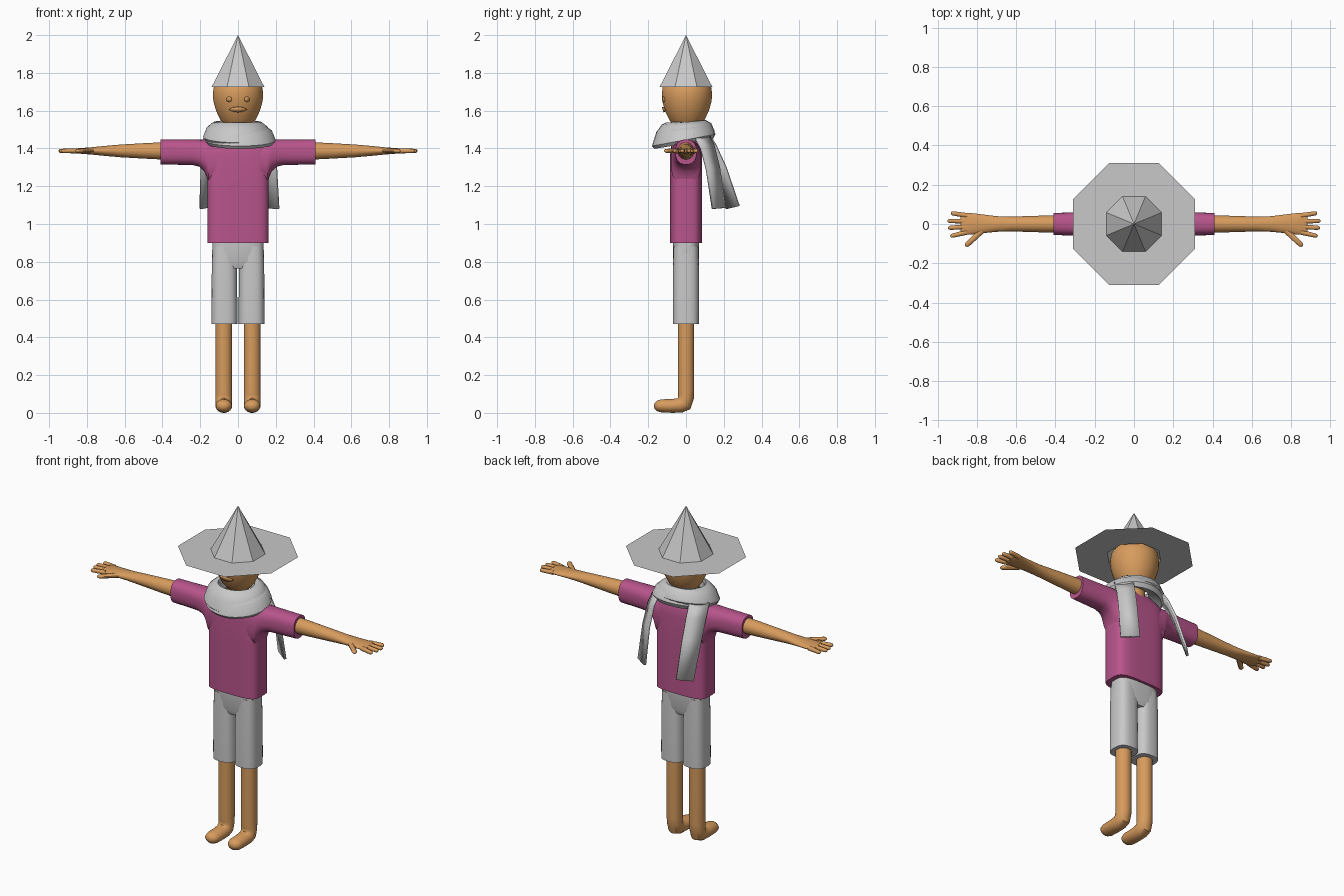
import bpy, bmesh, math
from mathutils import Vector

if "Cube" in bpy.data.objects:
    bpy.data.objects.remove(bpy.data.objects["Cube"])


def material(name, rgb):
    m = bpy.data.materials.new(name)
    m.diffuse_color = (*rgb, 1)
    m.use_nodes = True
    m.node_tree.nodes["Principled BSDF"].inputs["Base Color"].default_value = m.diffuse_color
    return m


SKIN = material("tan skin", (0.68, 0.33, 0.11))
SHIRT = material("plum cloth", (0.48, 0.09, 0.26))
GREY = material("light grey cloth", (0.58, 0.58, 0.58))


def finish(name, bm, mat, smooth=True):
    bmesh.ops.recalc_face_normals(bm, faces=bm.faces)
    me = bpy.data.meshes.new(name)
    bm.to_mesh(me)
    bm.free()
    me.materials.append(mat)
    ob = bpy.data.objects.new(name, me)
    bpy.context.collection.objects.link(ob)
    if smooth:
        bpy.ops.object.select_all(action='DESELECT')
        ob.select_set(True)
        bpy.context.view_layer.objects.active = ob
        bpy.ops.object.shade_smooth_by_angle(angle=math.radians(42))
    return ob


def loft(name, rings, mat, n=24, e=2.0):
    """Skin over superellipse rings, each given as (centre, axis a, axis b)."""
    bm = bmesh.new()
    loops = []
    for c, a, b in rings:
        c, a, b = Vector(c), Vector(a), Vector(b)
        loop = []
        for i in range(n):
            t = 2 * math.pi * (i + 0.5) / n
            u, v = math.cos(t), math.sin(t)
            u = math.copysign(abs(u) ** (2 / e), u)
            v = math.copysign(abs(v) ** (2 / e), v)
            loop.append(bm.verts.new(c + a * u + b * v))
        loops.append(loop)
    for p, q in zip(loops, loops[1:]):
        for i in range(n):
            j = (i + 1) % n
            bm.faces.new((p[i], p[j], q[j], q[i]))
    bm.faces.new(loops[0])
    bm.faces.new(loops[-1])
    return finish(name, bm, mat)


def upright(x, y, z, rx, ry):
    return (x, y, z), (rx, 0, 0), (0, ry, 0)


def sideways(x, y, z, ry, rz):
    return (x, y, z), (0, ry, 0), (0, 0, rz)


# Hat: eight-sided cone and flat brim with a hole for the head
def octagon(bm, r, z):
    return [bm.verts.new((r * math.cos(math.radians(22.5 + 45 * i)),
                          r * math.sin(math.radians(22.5 + 45 * i)), z)) for i in range(8)]


bm = bmesh.new()
inner, outer = octagon(bm, 0.152, 1.724), octagon(bm, 0.335, 1.724)
tip = bm.verts.new((0, 0, 2.0))
for i in range(8):
    j = (i + 1) % 8
    bm.faces.new((inner[i], inner[j], tip))
    bm.faces.new((inner[i], outer[i], outer[j], inner[j]))
finish("hat", bm, GREY, smooth=False)

# Head and neck
HEAD = [(1.505, 0.045), (1.52, 0.07), (1.55, 0.093), (1.6, 0.117), (1.65, 0.131),
        (1.69, 0.134), (1.73, 0.128), (1.76, 0.107), (1.785, 0.06)]
loft("head", [upright(0, 0.005, z, r, r) for z, r in HEAD], SKIN, 32)
loft("neck", [upright(0, 0, 1.42, 0.062, 0.062), upright(0, 0, 1.54, 0.058, 0.058)], SKIN)


# Face details: thin plates that follow the head surface
def face_plate(name, cx, cz, rx, rz, n):
    bm = bmesh.new()

    def vert(x, z):
        for (z0, r0), (z1, r1) in zip(HEAD, HEAD[1:]):
            if z0 <= z <= z1:
                r = r0 + (r1 - r0) * (z - z0) / (z1 - z0)
        return bm.verts.new((x, 0.001 - math.sqrt(r * r - x * x), z))
    mid = vert(cx, cz)
    rim = [vert(cx + rx * math.cos(2 * math.pi * i / n),
                cz + rz * math.sin(2 * math.pi * i / n)) for i in range(n)]
    for i in range(n):
        bm.faces.new((mid, rim[i], rim[(i + 1) % n]))
    ob = finish(name, bm, SKIN)
    mod = ob.modifiers.new("thickness", 'SOLIDIFY')
    mod.thickness = 0.006


face_plate("mouth", 0, 1.607, 0.047, 0.014, 8)
for side, s in (("left", 1), ("right", -1)):
    face_plate(side + "_eye", s * 0.048, 1.66, 0.014, 0.014, 12)


# Scarf: two tilted wraps around the neck
def wrap(name, dx, dz, k):
    profile = [(0.095, 1.54), (0.12, 1.538), (0.15, 1.51), (0.168, 1.462),
               (0.155, 1.442), (0.13, 1.475), (0.09, 1.50)]
    bm = bmesh.new()
    n = 28
    loops = []
    for i in range(n):
        t = 2 * math.pi * i / n
        loops.append([bm.verts.new((dx + 1.12 * k * r * math.cos(t), -0.012 + k * r * math.sin(t),
                                    z + dz + 0.2 * (r - 0.09) * 2 * math.sin(t)))
                      for r, z in profile])
    for i in range(n):
        p, q = loops[i], loops[(i + 1) % n]
        for a in range(len(profile)):
            b = (a + 1) % len(profile)
            bm.faces.new((p[a], p[b], q[b], q[a]))
    finish(name, bm, GREY)


wrap("scarf_upper_wrap", -0.003, 0, 0.97)
wrap("scarf_lower_wrap", 0.012, -0.018, 1.0)


# Scarf tails hanging behind the shoulders
def tail(name, outer, inner):
    bm = bmesh.new()
    rows = [(bm.verts.new(a), bm.verts.new(b)) for a, b in zip(outer, inner)]
    for p, q in zip(rows, rows[1:]):
        bm.faces.new((p[0], p[1], q[1], q[0]))
    ob = finish(name, bm, GREY)
    mod = ob.modifiers.new("thickness", 'SOLIDIFY')
    mod.thickness, mod.offset = 0.014, 0


tail("scarf_right_tail",
     [(-0.175, 0.03, 1.475), (-0.188, 0.08, 1.40), (-0.193, 0.13, 1.29), (-0.2, 0.215, 1.08)],
     [(-0.10, 0.11, 1.49), (-0.11, 0.155, 1.42), (-0.12, 0.21, 1.30), (-0.13, 0.28, 1.095)])
tail("scarf_left_tail",
     [(0.175, 0.04, 1.475), (0.19, 0.08, 1.40), (0.203, 0.11, 1.29), (0.215, 0.142, 1.08)],
     [(0.10, 0.11, 1.49), (0.115, 0.145, 1.42), (0.125, 0.175, 1.30), (0.13, 0.205, 1.085)])

# Shirt: boxy torso, and one tube for both sleeves that flares at the armpits
loft("shirt_torso", [upright(0, 0, z, rx, ry) for z, rx, ry in (
    (0.9, 0.163, 0.085), (1.2, 0.163, 0.085), (1.36, 0.163, 0.085),
    (1.41, 0.16, 0.08), (1.44, 0.145, 0.066), (1.465, 0.10, 0.055))], SHIRT, 32, 4)
half = [(0.41, 1.315, 0.056), (0.3, 1.313, 0.06), (0.24, 1.312, 0.064), (0.205, 1.303, 0.068),
        (0.18, 1.28, 0.073), (0.166, 1.25, 0.078), (0.155, 1.21, 0.08)]
full = [(-x, lo, ry) for x, lo, ry in half] + half[::-1]
loft("shirt_sleeves", [sideways(x, 0, (1.447 + lo) / 2, ry, (1.447 - lo) / 2)
                       for x, lo, ry in full], SHIRT, 28, 2.5)

# Shorts waist
loft("shorts_waist", [upright(0, 0, z, rx, ry) for z, rx, ry in (
    (0.765, 0.13, 0.055), (0.80, 0.138, 0.068), (0.91, 0.136, 0.07))], GREY, 28, 3.2)

for side, s in (("left", 1), ("right", -1)):
    # Shorts leg
    loft(side + "_shorts_leg", [upright(s * 0.072, 0, z, rx, ry) for z, rx, ry in (
        (0.47, 0.069, 0.069), (0.55, 0.069, 0.07), (0.78, 0.067, 0.069),
        (0.88, 0.064, 0.066))], GREY, 24, 2.8)

    # Leg bending into a rounded foot: (y, z, width, height, bend angle)
    rings = []
    for y, z, w, h, deg in ((0, 0.6, 0.044, 0.044, 0), (0, 0.12, 0.044, 0.044, 0),
                            (-0.001, 0.085, 0.044, 0.044, 15), (-0.009, 0.052, 0.044, 0.046, 45),
                            (-0.032, 0.04, 0.044, 0.04, 72), (-0.07, 0.037, 0.044, 0.037, 90),
                            (-0.13, 0.037, 0.043, 0.035, 90), (-0.153, 0.037, 0.036, 0.028, 90),
                            (-0.166, 0.037, 0.02, 0.016, 90), (-0.169, 0.037, 0.006, 0.005, 90)):
        t = math.radians(deg)
        rings.append(((s * 0.075, y, z), (w, 0, 0), (0, h * math.cos(t), -h * math.sin(t))))
    loft(side + "_leg", rings, SKIN)

    # Arm flattening into the palm: (x, y, half depth, half height)
    loft(side + "_arm", [sideways(s * x, y, 1.387, ry, rz) for x, y, ry, rz in (
        (0.38, 0, 0.045, 0.047), (0.5, 0, 0.042, 0.041), (0.62, 0, 0.038, 0.034),
        (0.70, 0, 0.04, 0.027), (0.77, 0.001, 0.048, 0.02), (0.82, 0.001, 0.054, 0.016),
        (0.865, 0.001, 0.057, 0.013), (0.882, 0.001, 0.05, 0.008))], SKIN)

    # Fingers and thumb: base and tip in plan, radius
    for part, x0, y0, x1, y1, r in (
            ("index_finger", 0.85, -0.042, 0.935, -0.062, 0.012),
            ("middle_finger", 0.85, -0.014, 0.947, -0.02, 0.012),
            ("ring_finger", 0.85, 0.014, 0.95, 0.016, 0.012),
            ("little_finger", 0.85, 0.043, 0.932, 0.056, 0.012),
            ("thumb", 0.765, -0.025, 0.858, -0.113, 0.015)):
        a, b = Vector((s * x0, y0, 1.387)), Vector((s * x1, y1, 1.387))
        across = (b - a).normalized().cross(Vector((0, 0, 1)))
        rings = [(a.lerp(b, f), across * r * k, (0, 0, 0.012 * k))
                 for f, k in ((0, 1.1), (0.6, 1), (0.9, 0.9), (0.97, 0.6), (1, 0.2))]
        loft(side + "_" + part, rings, SKIN, 10)
